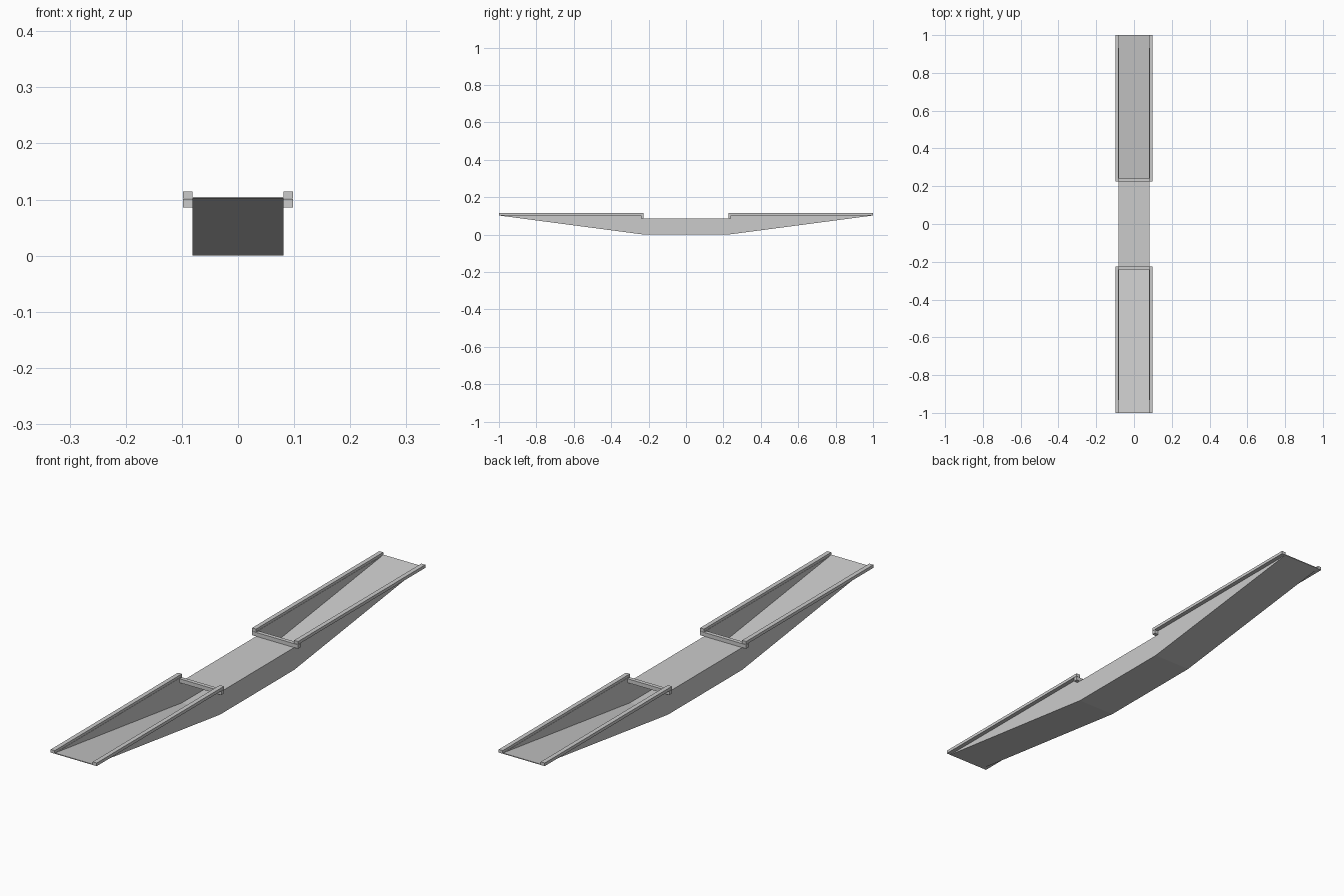
import bpy, bmesh

if "Cube" in bpy.data.objects:
    bpy.data.objects.remove(bpy.data.objects["Cube"])

W = 0.081      # half width of the body
RAIL = 0.098   # half width over the rails
WELL = 0.226   # half length of the raised middle deck
T = 0.003      # plate thickness


def extrude_profile(name, profile, x0, x1):
    """Closed (y, z) profile extruded from x0 to x1."""
    bm = bmesh.new()
    face = bm.faces.new([bm.verts.new((x0, y, z)) for y, z in profile])
    res = bmesh.ops.extrude_face_region(bm, geom=[face])
    verts = [v for v in res["geom"] if isinstance(v, bmesh.types.BMVert)]
    bmesh.ops.translate(bm, verts=verts, vec=(x1 - x0, 0, 0))
    bmesh.ops.recalc_face_normals(bm, faces=bm.faces)
    mesh = bpy.data.meshes.new(name)
    bm.to_mesh(mesh)
    bm.free()
    ob = bpy.data.objects.new(name, mesh)
    bpy.context.collection.objects.link(ob)
    return ob


def box(name, x0, x1, y0, y1, z0, z1):
    return extrude_profile(name, [(y0, z0), (y1, z0), (y1, z1), (y0, z1)], x0, x1)


# bottom plate: flat middle with a long slope to each end
line = [(-1, 0.102), (-WELL, 0), (WELL, 0), (1, 0.102)]
extrude_profile("bottom_plate", line + [(y, z + T) for y, z in reversed(line)], -W, W)

# middle deck, with the hollow tunnel left open beneath it
box("middle_deck", -W, W, -WELL, WELL, 0.086 - T, 0.086)

# side walls, notched at the middle deck
wall = line + [(1, 0.104), (WELL, 0.104), (WELL, 0.086),
               (-WELL, 0.086), (-WELL, 0.104), (-1, 0.104)]
for side, s in (("left", -1), ("right", 1)):
    xs = sorted((s * W, s * (W - 0.001)))
    extrude_profile(side + "_wall", wall, *xs)

for end, e in (("front", -1), ("back", 1)):
    # top rails along each trough
    y0, y1 = sorted((e * WELL, e))
    for side, s in (("left", -1), ("right", 1)):
        x0, x1 = sorted((s * W, s * RAIL))
        box(f"{end}_{side}_rail", x0, x1, y0, y1, 0.102, 0.114)
    # cross bar at the edge of the middle deck
    y0, y1 = sorted((e * WELL, e * (WELL + 0.015)))
    box(end + "_cross_bar", -RAIL, RAIL, y0, y1, 0.086, 0.101)
